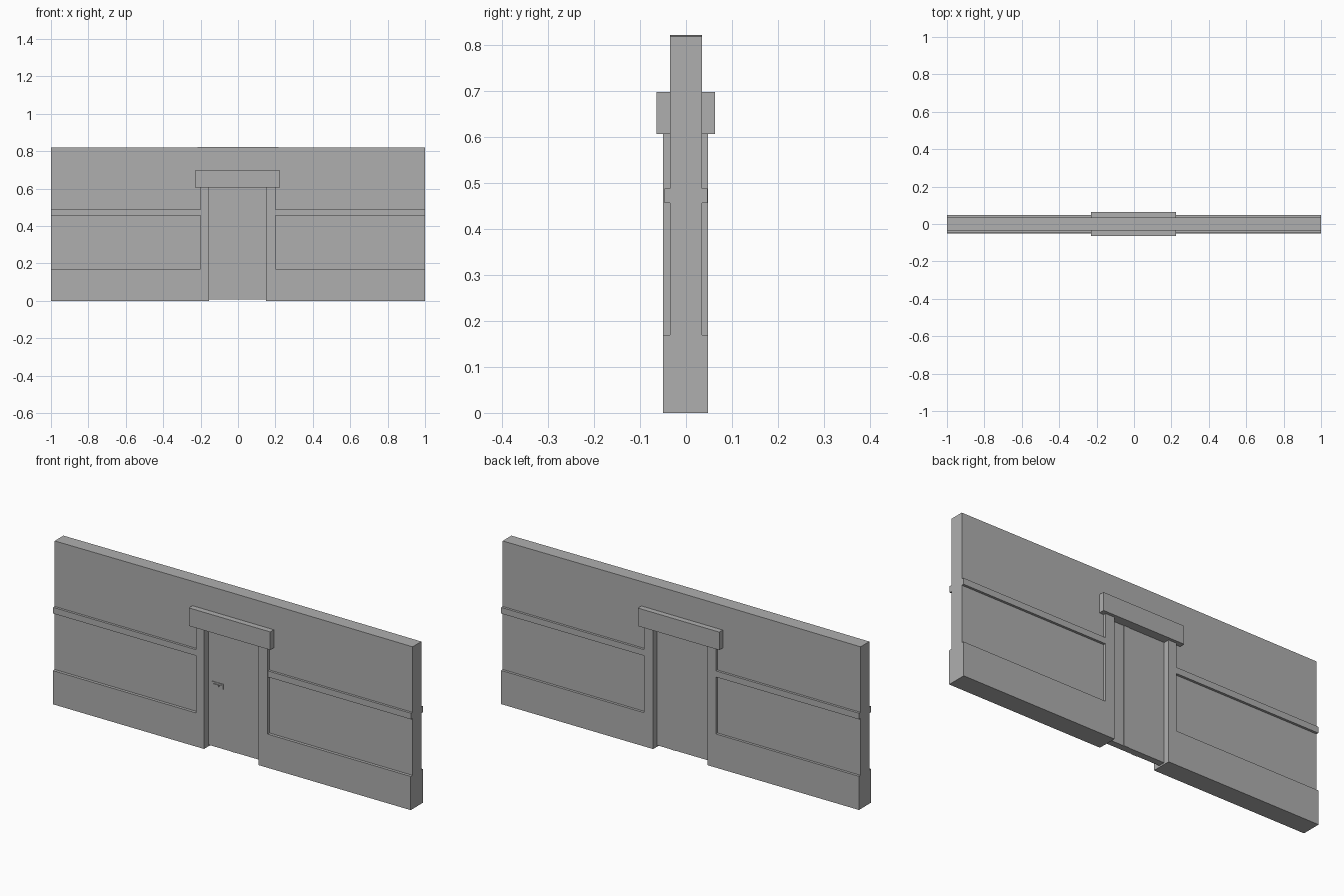
import bpy
import bmesh

cube = bpy.data.objects.get("Cube")
if cube:
    bpy.data.objects.remove(cube, do_unlink=True)

grey = bpy.data.materials.new("plain_grey")
grey.use_nodes = True
colour = (0.43, 0.43, 0.43, 1)
grey.diffuse_color = colour
grey.node_tree.nodes["Principled BSDF"].inputs["Base Color"].default_value = colour


def extrude_profile(name, points, y0, y1):
    """Extrude an x-z outline from y0 to y1."""
    bm = bmesh.new()
    face = bm.faces.new([bm.verts.new((x, y0, z)) for x, z in points])
    grown = bmesh.ops.extrude_face_region(bm, geom=[face])["geom"]
    verts = [v for v in grown if isinstance(v, bmesh.types.BMVert)]
    bmesh.ops.translate(bm, verts=verts, vec=(0, y1 - y0, 0))
    bmesh.ops.recalc_face_normals(bm, faces=bm.faces)
    mesh = bpy.data.meshes.new(name)
    bm.to_mesh(mesh)
    bm.free()
    mesh.materials.append(grey)
    obj = bpy.data.objects.new(name, mesh)
    bpy.context.collection.objects.link(obj)
    return obj


def box(name, x0, x1, y0, y1, z0, z1):
    return extrude_profile(name, [(x0, z0), (x1, z0), (x1, z1), (x0, z1)], y0, y1)


# Main levels
door_l, door_r, post = -0.155, 0.15, 0.2
front, back = -0.05, 0.048
head = 0.607

# Wall slab with a door opening and a barely raised middle of the top edge
extrude_profile("wall", [(-1, 0), (door_l, 0), (door_l, head), (door_r, head),
                         (door_r, 0), (1, 0), (1, 0.819), (0, 0.822), (-1, 0.819)],
                -0.035, 0.035)

# Each side: skirting and door post in one L shape, plus a wall rail
for side, sign, inner in (("right", -1, door_l), ("left", 1, door_r)):
    extrude_profile(side + "_skirting_and_post",
                    [(sign, 0), (inner, 0), (inner, head), (sign * post, head),
                     (sign * post, 0.17), (sign, 0.17)], front, back)
    x0, x1 = sorted((sign, sign * post))
    box(side + "_rail", x0, x1, -0.047, 0.047, 0.457, 0.488)

# Lintel and door leaf
box("lintel", -0.23, 0.225, -0.064, 0.063, head, 0.698)
box("door", door_l, door_r, -0.015, 0.018, 0.008, head)

# Shallow upright strips on the door
box("front_strip", -0.03, 0.0, -0.017, -0.015, 0.008, head)
box("back_strip", 0.045, 0.073, 0.018, 0.02, 0.008, head)

# Door lock: plate, lever and keyhole boss
box("lock_plate", -0.135, -0.07, -0.018, -0.015, 0.311, 0.336)
box("lock_lever", -0.122, -0.092, -0.023, -0.018, 0.319, 0.328)
box("lock_boss", -0.086, -0.076, -0.021, -0.018, 0.317, 0.33)
